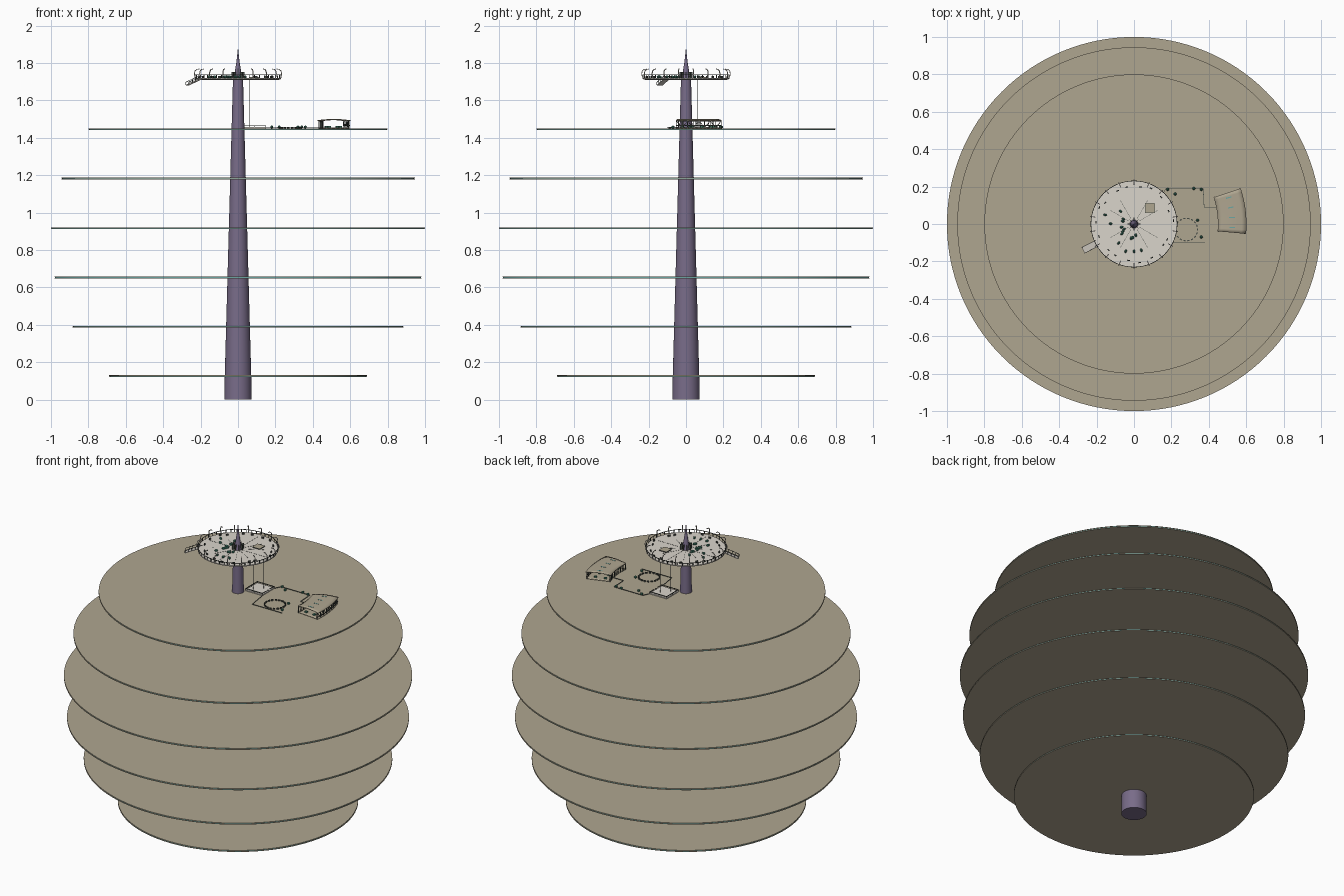
import bpy, bmesh, math, random
from mathutils import Vector, Matrix

if "Cube" in bpy.data.objects:
    bpy.data.objects.remove(bpy.data.objects["Cube"])
random.seed(4)

def material(name, rgb):
    m = bpy.data.materials.new(name)
    m.diffuse_color = (*rgb, 1)
    m.use_nodes = True
    m.node_tree.nodes["Principled BSDF"].inputs["Base Color"].default_value = m.diffuse_color
    return m

TAN = material("tan", (0.43, 0.38, 0.28))
PURPLE = material("purple", (0.19, 0.15, 0.25))
PALE = material("pale", (0.70, 0.66, 0.60))
DARK = material("dark", (0.06, 0.07, 0.06))
GREEN = material("green", (0.05, 0.20, 0.14))
GLASS = material("glass", (0.15, 0.38, 0.36))

def finish(name, bm, mat, smooth=False):
    bmesh.ops.recalc_face_normals(bm, faces=bm.faces)
    me = bpy.data.meshes.new(name)
    bm.to_mesh(me)
    bm.free()
    me.materials.append(mat)
    ob = bpy.data.objects.new(name, me)
    bpy.context.collection.objects.link(ob)
    if smooth:
        bpy.ops.object.select_all(action='DESELECT')
        ob.select_set(True)
        bpy.context.view_layer.objects.active = ob
        bpy.ops.object.shade_smooth_by_angle(angle=math.radians(30))
    return ob

def lathe(name, profile, n, mat, closed=False, at=(0, 0)):
    """Spin an (r, z) profile; open profiles get end caps."""
    bm = bmesh.new()
    rings = [[bm.verts.new((at[0] + r * math.cos(2 * math.pi * i / n),
                            at[1] + r * math.sin(2 * math.pi * i / n), z)) for i in range(n)]
             for r, z in profile]
    pairs = list(zip(rings, rings[1:])) + ([(rings[-1], rings[0])] if closed else [])
    for a, b in pairs:
        for i in range(n):
            j = (i + 1) % n
            bm.faces.new((a[i], a[j], b[j], b[i]))
    if not closed:
        bm.faces.new(rings[0])
        bm.faces.new(rings[-1])
    return finish(name, bm, mat, True)

def add_box(bm, c, s, ang=0, tilt=0):
    m = (Matrix.Translation(c) @ Matrix.Rotation(ang, 4, 'Z') @ Matrix.Rotation(tilt, 4, 'Y')
         @ Matrix.Diagonal((*s, 1)))
    bmesh.ops.create_cube(bm, size=1, matrix=m)

def boxes(name, items, mat):
    bm = bmesh.new()
    for it in items:
        add_box(bm, *it)
    return finish(name, bm, mat)

def add_bar(bm, a, b, w):
    a, b = Vector(a), Vector(b)
    d = b - a
    m = (Matrix.Translation((a + b) / 2) @ d.to_track_quat('Z', 'Y').to_matrix().to_4x4()
         @ Matrix.Diagonal((w, w, d.length, 1)))
    bmesh.ops.create_cube(bm, size=1, matrix=m)

def bars(name, paths, w, mat):
    bm = bmesh.new()
    for p in paths:
        for a, b in zip(p, p[1:]):
            add_bar(bm, a, b, w)
    return finish(name, bm, mat)

def polar(r, a, z):
    return (r * math.cos(a), r * math.sin(a), z)

# tapered shaft and spire
lathe("central_shaft", [(0.073, 0), (0.071, 0.12), (0.027, 1.712)], 32, PURPLE)
lathe("spire", [(0.024, 1.712), (0.016, 1.76), (0.008, 1.81), (0.001, 1.875)], 12, PURPLE)
boxes("spire_fins", [(polar(0.02, k * math.pi / 4, 1.735), (0.028, 0.003, 0.035), k * math.pi / 4)
                     for k in range(8)], DARK)

# six storey discs: floor plate, recessed glazing, roof plate
for k, (r, z) in enumerate([(0.69, 0.126), (0.886, 0.39), (0.982, 0.653),
                            (1.0, 0.917), (0.945, 1.182), (0.80, 1.446)]):
    lathe(f"disc_floor_{k}", [(r, z - 0.005), (r, z - 0.002)], 128, TAN)
    lathe(f"disc_glazing_{k}", [(r - 0.003, z - 0.002), (r - 0.003, z + 0.002)], 128, GLASS)
    lathe(f"disc_roof_{k}", [(r, z + 0.002), (r, z + 0.005)], 128, TAN)
G = 1.451   # top of the highest disc

# observation deck
D = 1.72
lathe("deck", [(0.215, 1.709), (0.23, 1.714), (0.23, D), (0.222, D)], 64, PALE)
lathe("deck_rail", [(0.229, 1.735), (0.232, 1.735), (0.232, 1.738), (0.229, 1.738)], 64, DARK, True)
N = 48
boxes("deck_rail_posts", [(polar(0.23, 2 * math.pi * k / N, 1.728), (0.003, 0.003, 0.018),
                           2 * math.pi * k / N) for k in range(N)], DARK)
hooks = []
for k in range(18):
    a = 2 * math.pi * (k + 0.5) / 18
    hooks.append([polar(r, a, z) for r, z in [(0.23, 1.715), (0.237, 1.74), (0.234, 1.757),
                                              (0.224, 1.766), (0.21, 1.768)]])
bars("lamp_arms", hooks, 0.004, PALE)
bars("deck_seams", [[polar(0.03, k * math.pi / 6, D), polar(0.15 if k % 3 else 0.2, k * math.pi / 6, D)]
                    for k in range(12)], 0.0015, DARK)

# planters and visitors scattered on the deck
bm_p, bm_v = bmesh.new(), bmesh.new()
for k in range(16):
    a = random.uniform(math.radians(125), math.radians(300))
    p = Vector(polar(random.uniform(0.05, 0.17), a, D + 0.006))
    bmesh.ops.create_icosphere(bm_p, subdivisions=1, radius=1, matrix=Matrix.Translation(p)
                               @ Matrix.Rotation(a, 4, 'Z') @ Matrix.Diagonal((0.011, 0.007, 0.009, 1)))
for k in range(18):
    a = 2 * math.pi * k / 18 + random.uniform(-0.1, 0.1)
    add_box(bm_v, polar(random.uniform(0.19, 0.215), a, D + 0.005), (0.006, 0.014, 0.01), a)
finish("deck_planters", bm_p, GREEN)
finish("deck_benches", bm_v, DARK)

# sloping gangway on the deck's left side
a = math.atan2(-0.14, -0.27)
u, s = Vector((math.cos(a), math.sin(a), 0)), Vector((-math.sin(a), math.cos(a), 0))
p0, p1 = u * 0.225 + Vector((0, 0, 1.715)), u * 0.305 + Vector((0, 0, 1.682))
boxes("gangway", [((p0 + p1) / 2, (0.087, 0.034, 0.004), a, math.atan2(0.033, 0.08))], PALE)
rails = []
for q in (-0.017, 0.017):
    up = Vector((0, 0, 0.016))
    rails.append([p0 + s * q + up, p1 + s * q + up])
    for t in (0, 0.25, 0.5, 0.75, 1):
        b = p0.lerp(p1, t) + s * q
        rails.append([b, b + up])
bars("gangway_rails", rails, 0.0025, DARK)

# lift: hatch on deck, cables, landing below
C = 0.085
boxes("lift_hatch", [((C, C, D + 0.003), (0.048, 0.048, 0.006))], TAN)
bars("lift_hatch_frame", [[(C + x * 0.025, C + y * 0.025, D + 0.004) for x, y in
                          [(-1, -1), (1, -1), (1, 1), (-1, 1), (-1, -1)]]], 0.004, DARK)
bars("lift_cables", [[(C + x, C + y, G), (C + x, C + y, D)] for x, y in
                     [(-0.022, -0.022), (0.022, 0.022)]], 0.002, DARK)
boxes("lift_landing", [((0.09, 0.09, G + 0.003), (0.12, 0.12, 0.006))], PALE)
bars("lift_landing_rail", [[(0.09 + x * 0.058, 0.09 + y * 0.058, G + 0.014) for x, y in
                           [(1, -0.3), (1, -1), (-1, -1), (-1, 1), (1, 1), (1, 0.3)]]], 0.003, DARK)
boxes("lift_landing_posts", [((0.09 + x * 0.058, 0.09 + y * 0.058, G + 0.007), (0.003, 0.003, 0.016))
                             for x in (-1, 0, 1) for y in (-1, 0, 1) if x or y], DARK)

# garden terrace: kerbs, ring seat, shrubs, footbridge to pavilion
bars("terrace_kerb", [[(0.15, 0.03, G + 0.002), (0.17, -0.10, G + 0.002), (0.38, -0.10, G + 0.002)],
                      [(0.15, 0.15, G + 0.002), (0.17, 0.19, G + 0.002), (0.37, 0.19, G + 0.002),
                       (0.375, 0.09, G + 0.002), (0.45, 0.09, G + 0.002)]], 0.003, DARK)
boxes("ring_seats", [((0.28 + 0.06 * math.cos(t), -0.03 + 0.06 * math.sin(t), G + 0.004),
                      (0.006, 0.012, 0.008), t)
                     for t in [2 * math.pi * k / 18 for k in range(18)]], DARK)
bm = bmesh.new()
for x, y in [(0.18, 0.185), (0.32, 0.19), (0.36, 0.185), (0.36, -0.07), (0.22, 0.16), (0.34, 0.02)]:
    bmesh.ops.create_icosphere(bm, subdivisions=1, radius=0.009, matrix=Matrix.Translation((x, y, G + 0.007)))
finish("terrace_shrubs", bm, GREEN)

# pavilion: curved sector floor and roof on posts with braced outer wall
A0, A1, R0, R1 = math.radians(-5), math.radians(18.5), 0.455, 0.597
def sector(name, r0, r1, z, t, rise, mat):
    bm = bmesh.new()
    nu, nv = 12, 6
    def vert(i, j, dz):
        v = j / nv
        return bm.verts.new(polar(r0 + (r1 - r0) * v, A0 + (A1 - A0) * i / nu,
                                  z + dz + rise * math.sin(math.pi * v)))
    g = [[vert(i, j, 0) for j in range(nv + 1)] for i in range(nu + 1)]
    for i in range(nu):
        for j in range(nv):
            bm.faces.new((g[i][j], g[i][j + 1], g[i + 1][j + 1], g[i + 1][j]))
    ob = finish(name, bm, mat, True)
    m = ob.modifiers.new("thickness", 'SOLIDIFY')
    m.thickness, m.offset = t, 0
sector("pavilion_floor", R0, R1, G + 0.002, 0.004, 0, TAN)
sector("pavilion_roof", R0 - 0.006, R1 + 0.004, 1.492, 0.005, 0.006, TAN)
NP = 8
ang = [A0 + (A1 - A0) * k / NP for k in range(NP + 1)]
bars("pavilion_posts", [[polar(r, t, G), polar(r, t, 1.492)] for r in (R0, R1 - 0.004) for t in ang], 0.004, DARK)
bars("pavilion_braces", [[polar(R1 - 0.004, t, G + 0.004 if k % 2 else 1.49) for k, t in enumerate(ang)],
                         [polar(R0, t, 1.486) for t in ang],
                         [polar(R1 - 0.004, t, 1.486) for t in ang],
                         [polar(R1, t, G + 0.015) for t in ang]], 0.003, DARK)
boxes("pavilion_tables", [(polar(r, t, G + 0.007), (0.014, 0.014, 0.01), t)
                          for r in (0.49, 0.55) for t in ang[1::2]], GREEN)
boxes("pavilion_skylights", [(polar(0.525, t, 1.5), (0.03, 0.006, 0.003), t) for t in ang[1::2]], GLASS)
